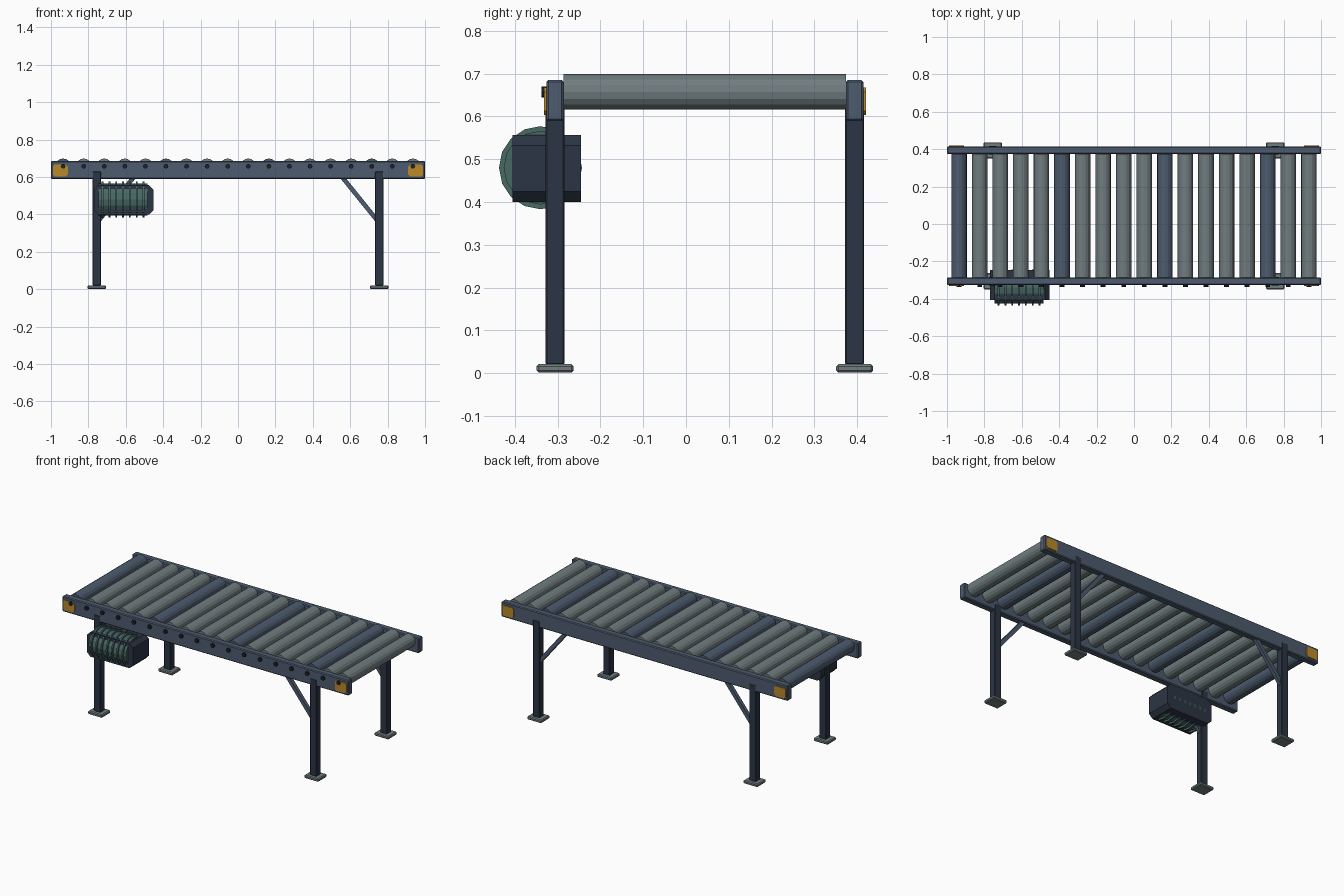
import bpy
import bmesh
from math import pi, atan2, hypot
from mathutils import Matrix

if "Cube" in bpy.data.objects:
    bpy.data.objects.remove(bpy.data.objects["Cube"])


def material(name, *srgb):
    """Flat material from 0-255 display values."""
    color = [(c / 255) ** 2.2 for c in srgb] + [1]
    mat = bpy.data.materials.new(name)
    mat.use_nodes = True
    mat.diffuse_color = color
    mat.node_tree.nodes["Principled BSDF"].inputs["Base Color"].default_value = color
    return mat


STEEL = material("roller steel", 112, 124, 126)
BLUE = material("slate blue paint", 78, 92, 110)
DARK = material("dark leg paint", 48, 56, 70)
GREEN = material("motor green", 74, 104, 100)
AMBER = material("amber marker", 184, 136, 46)
BLACK = material("bolt black", 34, 38, 46)


def finish(name, bm, mat, matrix):
    bm.transform(matrix)
    mesh = bpy.data.meshes.new(name)
    bm.to_mesh(mesh)
    bm.free()
    mesh.materials.append(mat)
    obj = bpy.data.objects.new(name, mesh)
    bpy.context.scene.collection.objects.link(obj)
    return obj


def box(name, center, size, mat, bevel=0, axis=None, tilt=0):
    """Box with chamfers on all edges, or only on those along one axis."""
    bm = bmesh.new()
    bmesh.ops.create_cube(bm, size=1, matrix=Matrix.Diagonal((*size, 1)))
    if bevel:
        edges = [e for e in bm.edges if axis is None
                 or abs((e.verts[0].co - e.verts[1].co)[axis]) > 1e-5]
        bmesh.ops.bevel(bm, geom=edges, offset=bevel, segments=1, affect='EDGES')
    return finish(name, bm, mat, Matrix.Translation(center) @ Matrix.Rotation(tilt, 4, 'Y'))


def cylinder(name, center, radius, length, mat, along, sides=16):
    bm = bmesh.new()
    bmesh.ops.create_cone(bm, cap_ends=True, segments=sides, radius1=radius,
                          radius2=radius, depth=length)
    turn = Matrix.Rotation(pi / 2, 4, 'X' if along == 'y' else 'Y')
    return finish(name, bm, mat, Matrix.Translation(center) @ turn)


FRONT_Y, BACK_Y, MID_Y = -0.306, 0.394, 0.044
LEG_X = 0.755

# Side rails, with a marker plate at each end
for side, y, out in (("front", FRONT_Y, -1), ("back", BACK_Y, 1)):
    box(side + "_rail", (0, y, 0.637), (2, 0.041, 0.096), BLUE, 0.005)
    for end, sx in (("left", 1), ("right", -1)):
        tag = side + "_" + end
        box(tag + "_marker", (sx * 0.95, y + out * 0.0225, 0.635),
            (0.08, 0.007, 0.064), AMBER, 0.01, 1)

        # Leg, foot and diagonal brace
        box(tag + "_leg", (sx * LEG_X, y, 0.325), (0.046, 0.044, 0.61), DARK, 0.003)
        box(tag + "_foot", (sx * LEG_X, y, 0.011), (0.1, 0.086, 0.02), STEEL, 0.005)
        dx, dz = -0.19, 0.235
        box(tag + "_brace", (sx * 0.655, y, 0.478), (0.024, 0.022, hypot(dx, dz)),
            BLUE, tilt=sx * atan2(dx, dz))

# Rollers and axle bolts, every fifth roller painted
for i in range(18):
    x = -0.935 + 0.11 * i
    cylinder(f"roller_{i + 1}", (x, MID_Y, 0.657), 0.0415, 0.66,
             BLUE if i % 5 == 0 else STEEL, 'y')
    cylinder(f"axle_bolt_{i + 1}", (x, FRONT_Y - 0.02, 0.657), 0.013, 0.024,
             BLACK, 'y', 8)

# Drive motor: housing, round body and cooling fins
box("motor_housing", (-0.611, -0.325, 0.478), (0.32, 0.16, 0.156), DARK, 0.024, 1)
cylinder("motor_body", (-0.615, -0.34, 0.48), 0.086, 0.26, GREEN, 'x')
for i in range(7):
    cylinder(f"motor_fin_{i + 1}", (-0.724 + 0.0365 * i, -0.34, 0.48), 0.097,
             0.009, GREEN, 'x')
